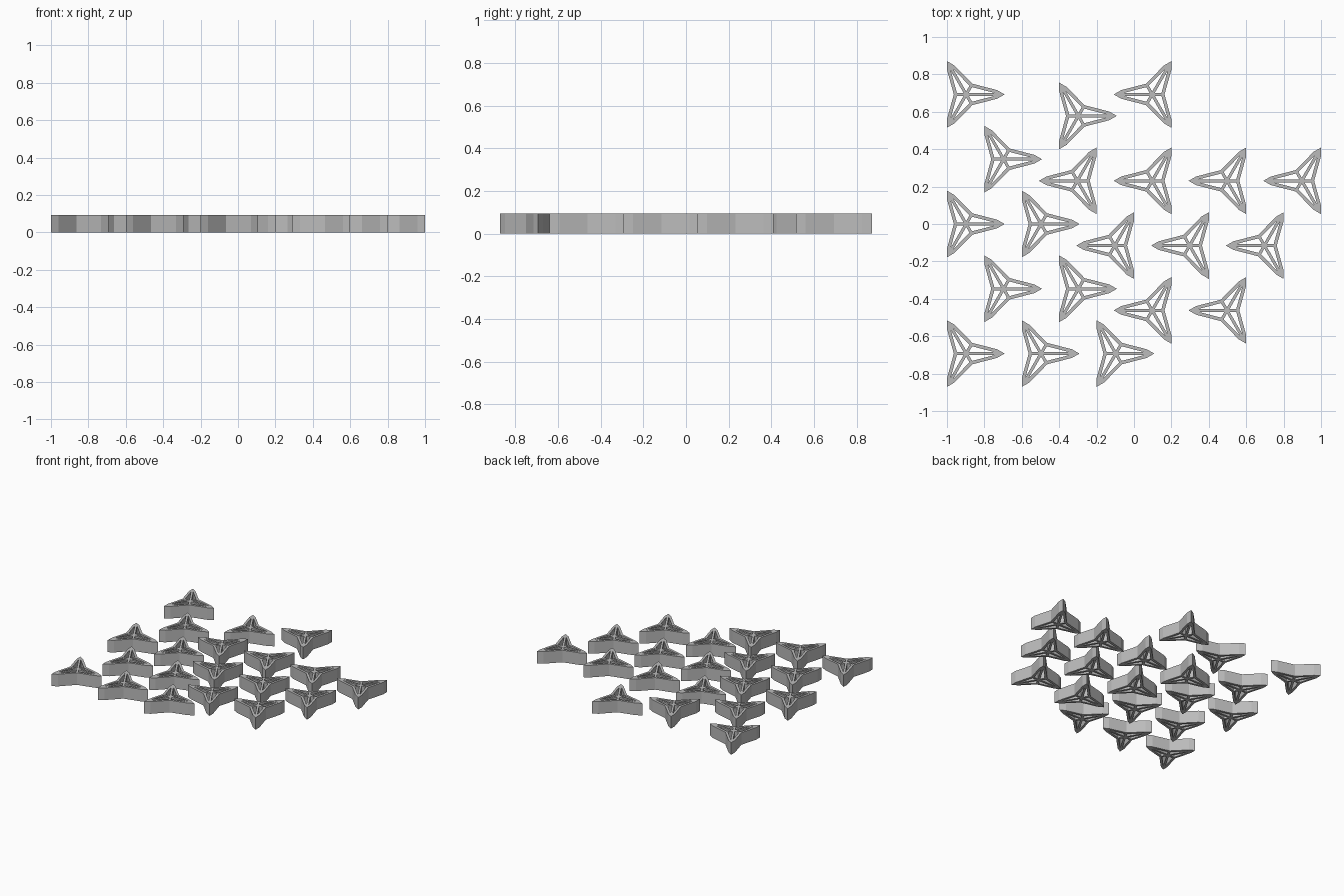
import bpy, bmesh, math
from mathutils import Vector, Matrix

HEIGHT = 0.094
REACH = 0.2055       # centre to tip
NOTCH = 0.066        # centre to inner corner
TIP_LEN, TIP_HALF = 0.04, 0.023
WALL, HALF_RIB = 0.018, 0.008

cube = bpy.data.objects.get("Cube")
if cube:
    bpy.data.objects.remove(cube, do_unlink=True)

grey = bpy.data.materials.new("plain_grey")
grey.use_nodes = True
colour = (0.5, 0.5, 0.5, 1)
grey.diffuse_color = colour
grey.node_tree.nodes["Principled BSDF"].inputs["Base Color"].default_value = colour


def offset_line(a, b, dist):
    """Line a-b moved to its left, as a point and a direction."""
    d = (b - a).normalized()
    return a + Vector((-d.y, d.x)) * dist, d


def cross_point(l1, l2):
    (p, d), (q, e) = l1, l2
    return p + d * ((q - p).cross(e) / d.cross(e))


# Half of one arm: outline corners and the triangular opening inside it
centre = Vector((0, 0))
notch = Vector((math.cos(math.pi / 3), math.sin(math.pi / 3))) * NOTCH
tip = Vector((REACH, 0))
shoulder = Vector((REACH - TIP_LEN, TIP_HALF))
rib_axis = offset_line(centre, tip, HALF_RIB)
outer_wall = offset_line(shoulder, notch, WALL)
rib_notch = offset_line(notch, centre, HALF_RIB)
hole_in = cross_point(rib_axis, rib_notch)
hole_notch = cross_point(outer_wall, rib_notch)
hole_tip = cross_point(rib_axis, outer_wall)
half_arm = [
    (centre, hole_in, hole_notch, notch),
    (notch, hole_notch, hole_tip, shoulder),
    (centre, tip, hole_tip, hole_in),
    (shoulder, hole_tip, tip),
]

# Ribbed star: half arm mirrored and turned three times
bm = bmesh.new()
for turn in range(3):
    rot = Matrix.Rotation(turn * math.tau / 3, 3, 'Z')
    for side in (1, -1):
        for poly in half_arm:
            bm.faces.new([bm.verts.new(rot @ Vector((p.x, p.y * side, 0))) for p in poly])
bmesh.ops.remove_doubles(bm, verts=bm.verts, dist=0.0005)
for face in bm.faces:
    face.normal_update()
    if face.normal.z < 0:
        face.normal_flip()
mesh = bpy.data.meshes.new("ribbed_star")
bm.to_mesh(mesh)
bm.free()
mesh.materials.append(grey)


def place(name, x, y, angle):
    obj = bpy.data.objects.new(name, mesh)
    obj.location = (x, y, 0)
    obj.rotation_euler.z = angle
    bpy.context.collection.objects.link(obj)
    solid = obj.modifiers.new("height", 'SOLIDIFY')
    solid.thickness = HEIGHT
    solid.offset = 1


ROW = 0.2 * math.sqrt(3)
EDGE = REACH / 2     # flat back edge to centre

# Stars pointing right: row height and back edge positions
right_rows = [
    (2 * ROW, [-1]), (0.578, [-0.4]), (ROW, [-0.8]), (0, [-1, -0.6]),
    (-ROW, [-0.8, -0.4]), (-2 * ROW, [-1, -0.6, -0.2]),
]
# Stars pointing left
left_rows = [
    (2 * ROW, [0.2]), (ROW * 2 / 3, [-0.2, 0.2, 0.6, 1]),
    (-ROW / 3, [0, 0.4, 0.8]), (-ROW * 4 / 3, [0.2, 0.6]),
]
for label, rows, angle, shift in (("right", right_rows, 0, EDGE),
                                  ("left", left_rows, math.pi, -EDGE)):
    for r, (y, edges) in enumerate(rows):
        for c, x in enumerate(edges):
            place(f"{label}_star_row{r + 1}_{c + 1}", x + shift, y, angle)
